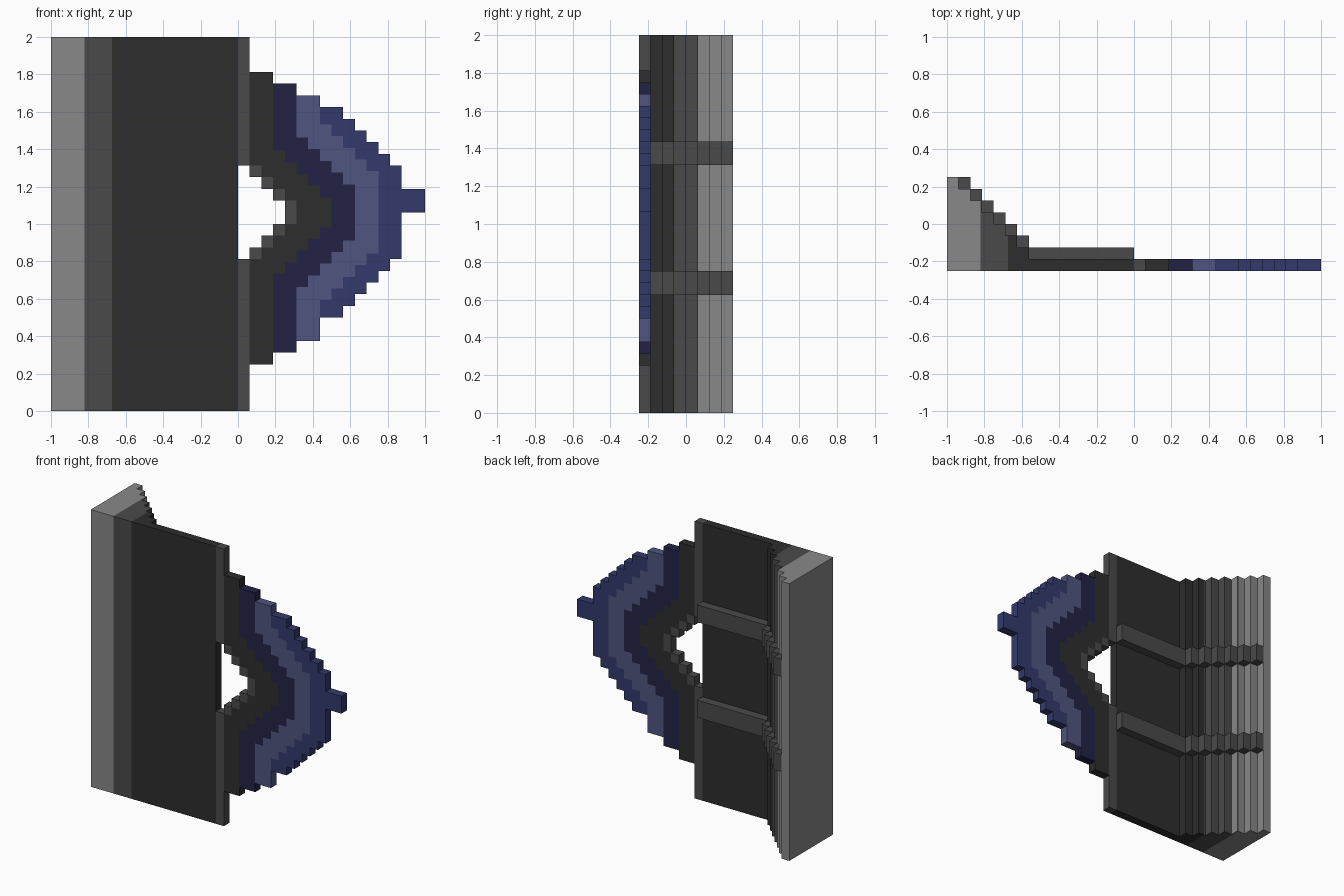
import bpy, bmesh
from mathutils import Vector

cube = bpy.data.objects.get("Cube")
if cube:
    bpy.data.objects.remove(cube, do_unlink=True)

U = 0.0625            # one block
MID = 1.0625          # height of the wing's centre line


def material(name, rgb):
    lin = [((c / 255 + 0.055) / 1.055) ** 2.4 for c in rgb]
    m = bpy.data.materials.new(name)
    m.use_nodes = True
    m.diffuse_color = (*lin, 1)
    m.node_tree.nodes["Principled BSDF"].inputs["Base Color"].default_value = (*lin, 1)
    return m


LIGHT, GREY, BLACK, DARK_NAVY, PURPLE, NAVY = range(6)
MATS = [material("light grey", (136, 136, 136)), material("mid grey", (74, 74, 74)),
        material("charcoal", (45, 45, 45)), material("dark navy", (34, 34, 69)),
        material("dusty purple", (80, 85, 128)), material("navy", (51, 58, 108))]


def finish(name, bm, rule):
    """Colour each face by rule(centre, normal) and make the object."""
    bmesh.ops.recalc_face_normals(bm, faces=bm.faces)
    bm.normal_update()
    for f in bm.faces:
        f.material_index = rule(f.calc_center_median(), f.normal)
    bmesh.ops.dissolve_limit(bm, angle_limit=0.01, verts=bm.verts, edges=bm.edges,
                             delimit={'MATERIAL'})
    mesh = bpy.data.meshes.new(name)
    bm.to_mesh(mesh)
    bm.free()
    for m in MATS:
        mesh.materials.append(m)
    obj = bpy.data.objects.new(name, mesh)
    bpy.context.collection.objects.link(obj)
    return obj


def extrude(bm, faces, vec):
    geom = bmesh.ops.extrude_face_region(bm, geom=faces)["geom"]
    bmesh.ops.translate(bm, vec=vec, verts=[g for g in geom if isinstance(g, bmesh.types.BMVert)])


def prism(points, z0, z1):
    bm = bmesh.new()
    face = bm.faces.new([bm.verts.new((x, y, z0)) for x, y in points])
    extrude(bm, [face], Vector((0, 0, z1 - z0)))
    return bm


def stairs(x, steps):
    """Stepped corner points going down from the back edge."""
    pts = []
    for k in range(steps):
        pts += [(x + k * U, 0.25 - k * U), (x + k * U, 0.25 - (k + 1) * U)]
    return pts


# Main panel with stepped hinge side
body = prism([(-1, -0.25), (-1, 0.25)] + stairs(-1 + U, 7) + [(0, -0.1875), (0, -0.25)], 0, 2)
CUT_LIGHT, CUT_GREY = -0.82, -0.674
for x in (CUT_LIGHT, CUT_GREY):
    bmesh.ops.bisect_plane(body, geom=body.verts[:] + body.edges[:] + body.faces[:],
                           plane_co=(x, 0, 0), plane_no=(1, 0, 0))


def body_colour(c, n):
    if n.x > 0.5:
        return LIGHT if c.y > U else GREY if c.y > -U else BLACK
    return LIGHT if c.x < CUT_LIGHT else GREY if c.x < CUT_GREY else BLACK


finish("main_panel", body, body_colour)

# Two raised ribs following the steps on the back
for name, z in (("lower_rib", 0.625), ("upper_rib", 1.3125)):
    rib = prism([(-1 + U, 0.25)] + stairs(-1 + 2 * U, 6)
                + [(0, -0.125), (0, -0.1875), (-0.5625, -0.1875), (-0.6, -0.2), (-0.95, 0.15)],
                z, z + 2 * U)
    finish(name, rib, lambda c, n: GREY)

# Wing outline per block column: (bottom, top)
OUTLINE = ([(0, 2)] + [(0.25, 1.8125)] * 2 + [(0.3125, 1.75)] * 2 + [(0.375, 1.6875)] * 2
           + [(0.5, 1.625)] * 2 + [(0.5625 + k * U, 1.5625 - k * U) for k in range(5)]
           + [(MID, MID + 2 * U)] * 2)
# Nested chevrons, inner to outer: colour, first sloped column, half height there, end column
BANDS = [(None, 0, 0.25, 4), (GREY, 1, 0.25, 5), (BLACK, 3, 0.33, 8),
         (DARK_NAVY, 5, 0.40, 10), (PURPLE, 7, 0.47, 12)]


def wing_colour(x, z):
    col = int(x / U)
    if x < 0 or col > 15 or not OUTLINE[col][0] < z < OUTLINE[col][1]:
        return None
    for colour, first, half, end in BANDS:
        if first <= col < end and abs(z - MID) < half - (col - first) * U:
            return colour
        if colour is not None and col < first:
            return colour
    return NAVY


# Wing: flat sheet of cells thickened by one block
levels = {round(z, 4) for pair in OUTLINE for z in pair}
for _, first, half, end in BANDS:
    for k in range(end - first):
        levels |= {round(MID + s * (half - k * U), 4) for s in (-1, 1)}
levels = sorted(levels)
wing = bmesh.new()
verts = {}


def vert(i, z):
    if (i, z) not in verts:
        verts[i, z] = wing.verts.new((i * U, -0.25, z))
    return verts[i, z]


for i in range(16):
    for z0, z1 in zip(levels, levels[1:]):
        if wing_colour((i + 0.5) * U, (z0 + z1) / 2) is not None:
            wing.faces.new((vert(i, z0), vert(i + 1, z0), vert(i + 1, z1), vert(i, z1)))
extrude(wing, wing.faces[:], Vector((0, U, 0)))


def wing_rule(c, n):
    p = c - n * 0.002
    colour = wing_colour(p.x, p.z)
    return NAVY if colour is None else colour


finish("banded_wing", wing, wing_rule)
